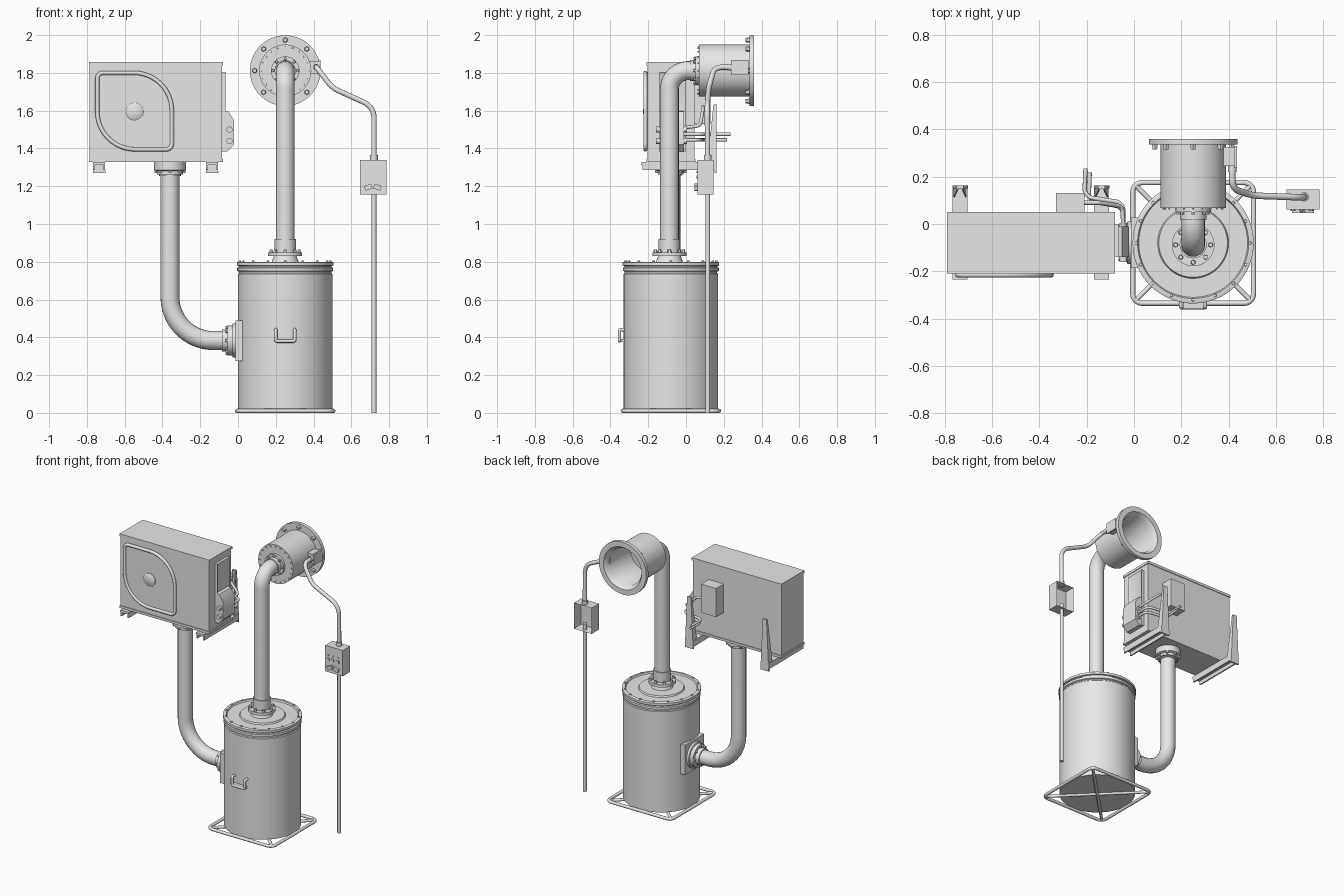
import bpy, bmesh, math
from mathutils import Vector, Matrix

if "Cube" in bpy.data.objects:
    bpy.data.objects.remove(bpy.data.objects["Cube"])

grey = bpy.data.materials.new("plain_grey")
grey.use_nodes = True
grey.diffuse_color = (0.8, 0.8, 0.8, 1)
grey.node_tree.nodes["Principled BSDF"].inputs["Base Color"].default_value = (0.8, 0.8, 0.8, 1)
parts = []
X, Y, Z = Vector((1, 0, 0)), Vector((0, 1, 0)), Vector((0, 0, 1))


def finish(name, bm):
    bmesh.ops.recalc_face_normals(bm, faces=bm.faces)
    me = bpy.data.meshes.new(name)
    bm.to_mesh(me)
    bm.free()
    ob = bpy.data.objects.new(name, me)
    me.materials.append(grey)
    bpy.context.collection.objects.link(ob)
    parts.append(ob)
    return ob


def frame(loc, axis):
    return Matrix.Translation(loc) @ axis.to_track_quat('Z', 'Y').to_matrix().to_4x4()


def box(name, lo, hi, open_dir=None, wall=0.008, depth=0.07):
    lo, hi = Vector(lo), Vector(hi)
    bm = bmesh.new()
    bmesh.ops.create_cube(bm, size=1, matrix=Matrix.Translation((lo + hi) / 2) @ Matrix.Diagonal((*(hi - lo), 1)))
    if open_dir:
        bm.normal_update()
        face = max(bm.faces, key=lambda f: f.normal.dot(open_dir))
        bmesh.ops.inset_individual(bm, faces=[face], thickness=wall)
        bmesh.ops.translate(bm, verts=face.verts, vec=-open_dir * depth)
    return finish(name, bm)


def lathe(name, loc, axis, profile, n=48):
    """Turn (radius, height) pairs about an axis."""
    bm = bmesh.new()
    verts = [bm.verts.new((r, 0, h)) for r, h in profile]
    edges = [bm.edges.new(p) for p in zip(verts, verts[1:])]
    bmesh.ops.spin(bm, geom=verts + edges, cent=(0, 0, 0), axis=(0, 0, 1), angle=math.tau, steps=n)
    bmesh.ops.remove_doubles(bm, verts=bm.verts, dist=1e-5)
    bm.transform(frame(loc, axis))
    return finish(name, bm)


def disc(name, loc, axis, r, h, n=48):
    return lathe(name, loc, axis, [(0, 0), (r, 0), (r, h), (0, h)], n)


def bolts(name, loc, axis, ring, count, r, h, sides=6, turn=0.0):
    bm = bmesh.new()
    for i in range(count):
        a = math.tau * i / count + turn
        m = frame(loc, axis) @ Matrix.Translation((ring * math.cos(a), ring * math.sin(a), h / 2))
        bmesh.ops.create_cone(bm, cap_ends=True, segments=sides, radius1=r, radius2=r * 0.8, depth=h, matrix=m)
    return finish(name, bm)


def fillet(points, radii, cyclic=False, steps=10):
    """Round the corners of a path."""
    pts = [Vector(p) for p in points]
    if not isinstance(radii, (list, tuple)):
        radii = [radii] * len(pts)
    out = []
    for i, p in enumerate(pts):
        if not cyclic and i in (0, len(pts) - 1):
            out.append(p)
            continue
        a = (pts[i - 1] - p).normalized()
        b = (pts[(i + 1) % len(pts)] - p).normalized()
        half = a.angle(b) / 2
        r = radii[i]
        c = p + (a + b).normalized() * (r / math.sin(half))
        u = p + a * (r / math.tan(half)) - c
        w = p + b * (r / math.tan(half)) - c
        sweep = u.angle(w)
        for k in range(steps + 1):
            t = k / steps
            out.append(c + (u * math.sin((1 - t) * sweep) + w * math.sin(t * sweep)) / math.sin(sweep))
    return out


def tube(name, pts, r, cyclic=False, res=4):
    cu = bpy.data.curves.new(name, 'CURVE')
    cu.dimensions = '3D'
    cu.bevel_depth, cu.bevel_resolution, cu.use_fill_caps = r, res, True
    sp = cu.splines.new('POLY')
    sp.points.add(len(pts) - 1)
    for q, p in zip(sp.points, pts):
        q.co = (*p, 1)
    sp.use_cyclic_u = cyclic
    cu.materials.append(grey)
    ob = bpy.data.objects.new(name, cu)
    bpy.context.collection.objects.link(ob)
    bpy.ops.object.select_all(action='DESELECT')
    ob.select_set(True)
    bpy.context.view_layer.objects.active = ob
    bpy.ops.object.convert(target='MESH')
    parts.append(bpy.context.view_layer.objects.active)


def prism(name, pts, vec):
    bm = bmesh.new()
    f = bm.faces.new([bm.verts.new(p) for p in pts])
    ext = bmesh.ops.extrude_face_region(bm, geom=[f], use_keep_orig=True)
    bmesh.ops.translate(bm, verts=[v for v in ext["geom"] if isinstance(v, bmesh.types.BMVert)], vec=vec)
    return finish(name, bm)


# Drum with rolled rim, lid and handle
dx, dy = 0.25, -0.08
base = Vector((dx, dy, 0))
lathe("drum", base, Z, [(0, 0.015), (0.25, 0.015), (0.25, 0.735), (0.245, 0.74), (0.245, 0.748), (0.254, 0.752),
                        (0.254, 0.768), (0.246, 0.772), (0.246, 0.778), (0.256, 0.78), (0.256, 0.797),
                        (0.25, 0.8), (0.235, 0.8), (0.23, 0.79), (0.15, 0.79), (0.145, 0.8), (0, 0.8)], 64)
bolts("lid_clips", base + Z * 0.798, Z, 0.24, 16, 0.008, 0.008)
tube("drum_handle", fillet([(0.2, -0.325, 0.44), (0.2, -0.352, 0.44), (0.2, -0.352, 0.38),
                            (0.3, -0.352, 0.38), (0.3, -0.352, 0.44), (0.3, -0.325, 0.44)], 0.008, steps=4), 0.009)
box("handle_plate", (0.2, -0.352, 0.375), (0.3, -0.325, 0.39))

# Tubular base frame
h = 0.255
square = [(dx + sx * h, dy + sy * h, 0.011) for sx, sy in ((-1, -1), (1, -1), (1, 1), (-1, 1))]
tube("base_frame", fillet(square, 0.04, True), 0.011, True)
for s in (-1, 1):
    e = h - 0.012
    tube("base_brace", [(dx - e, dy - s * e, 0.011), (dx + e, dy + s * e, 0.011)], 0.01)

# Riser pipe with its bottom flange
hz = 1.812
riser = Vector((dx, -0.088, 0))
tube("riser_pipe", fillet([riser + Z * 0.8, riser + Z * hz, (dx, 0.075, hz)], 0.1, steps=16), 0.05, res=8)
lathe("riser_flange", riser, Z, [(0, 0.79), (0.075, 0.79), (0.06, 0.83), (0.09, 0.83), (0.09, 0.85),
                                 (0.057, 0.85), (0.057, 0.92), (0.05, 0.92)])
bolts("riser_bolts", riser + Z * 0.848, Z, 0.074, 8, 0.011, 0.016)

# Open fan housing facing the back
hub = Vector((dx, 0, hz))
lathe("fan_housing", hub, Y, [(0, 0.068), (0.138, 0.068), (0.138, 0.335), (0.187, 0.335), (0.187, 0.36),
                              (0.15, 0.36), (0.13, 0.33), (0.13, 0.085), (0, 0.085)], 64)
lathe("housing_pipe_collar", hub, Y, [(0.05, 0.02), (0.056, 0.02), (0.056, 0.05), (0.075, 0.05),
                                      (0.075, 0.07), (0, 0.07)])
bolts("collar_bolts", hub + Y * 0.052, -Y, 0.065, 8, 0.009, 0.012)
bolts("housing_screws", hub + Y * 0.07, -Y, 0.125, 20, 0.005, 0.008)
bolts("rim_bolts", hub + Y * 0.336, -Y, 0.162, 8, 0.014, 0.022)

# Junction box, cable and post-mounted control box
box("junction_box", (0.375, 0.245, 1.795), (0.425, 0.325, 1.86))
box("junction_cover", (0.425, 0.238, 1.788), (0.436, 0.33, 1.867))
disc("cable_gland", (0.415, 0.25, 1.83), -Y, 0.018, 0.03, 16)
tube("cable", fillet([(0.415, 0.25, 1.83), (0.415, 0.15, 1.83), (0.5, 0.12, 1.72),
                      (0.72, 0.112, 1.62), (0.72, 0.115, 1.33)], [0, 0.05, 0.15, 0.09, 0], steps=12), 0.014)
disc("box_gland", (0.72, 0.115, 1.335), Z, 0.02, 0.03, 16)
box("control_box", (0.645, 0.062, 1.155), (0.785, 0.145, 1.34), Y)
tube("post", [(0.72, 0.115, 0), (0.72, 0.115, 1.2)], 0.013)
for x in (0.672, 0.707, 0.748):
    box("indicator", (x - 0.01, 0.055, 1.24), (x + 0.01, 0.064, 1.256))
    disc("small_knob", (x, 0.064, 1.275), -Y, 0.006, 0.008, 12)
for x, a in ((0.69, 0.35), (0.738, -0.3)):
    u, w = Vector((math.cos(a), 0, math.sin(a))) * 0.02, Vector((-math.sin(a), 0, math.cos(a))) * 0.013
    c = Vector((x, 0.064, 1.195))
    prism("rocker_switch", [c - u - w, c + u - w, c + u + w, c - u + w], -Y * 0.018)

# Air unit cabinet
box("unit_body", (-0.785, -0.205, 1.335), (-0.085, 0.045, 1.85))
box("unit_lid", (-0.79, -0.21, 1.84), (-0.08, 0.05, 1.858))
box("unit_base", (-0.79, -0.21, 1.328), (-0.08, 0.05, 1.345))

# Fan guard with two wide and two tight corners
guard = [(-0.745, -0.205, 1.395), (-0.35, -0.205, 1.395), (-0.35, -0.205, 1.8), (-0.745, -0.205, 1.8)]
outline = fillet(guard, [0.2, 0.03, 0.2, 0.03], True, 12)
prism("fan_guard", outline, -Y * 0.01)
tube("guard_rim", [p - Y * 0.01 for p in outline], 0.011, True)
lathe("fan_hub", (-0.547, -0.213, 1.595), -Y, [(0.046, 0), (0.046, 0.006), (0.038, 0.012), (0, 0.014)], 32)

# Side service panel, tapered valve cover and valves
box("side_panel", (-0.085, -0.14, 1.385), (-0.066, 0, 1.805), X, 0.014, 0.006)
cover = [(-0.08, 1.6), (-0.05, 1.595), (-0.022, 1.55), (-0.022, 1.42), (-0.055, 1.385), (-0.08, 1.385)]
prism("valve_cover", [(x, -0.14, z) for x, z in cover], Y * 0.13)
for z in (1.44, 1.5):
    disc("valve", (-0.045, -0.16, z), Y, 0.016, 0.165, 16)

# Refrigerant lines and rear box
box("rear_box", (-0.33, 0.045, 1.53), (-0.21, 0.13, 1.735))
for z, o in ((1.475, 0.0), (1.445, 0.018)):
    tube("outlet_line", fillet([(-0.045, -0.01, z), (-0.045, 0.09 - o, z), (-0.21 + o, 0.115 - o, z),
                                (-0.205 + o, 0.235 - o, z)], 0.04), 0.009)
tube("box_line", fillet([(-0.045, -0.01, 1.51), (-0.05, 0.075, 1.52), (-0.15, 0.09, 1.61),
                         (-0.22, 0.09, 1.62)], 0.03), 0.009)

# Wall brackets
for x in (-0.735, -0.137):
    box("bracket_arm", (x - 0.032, -0.235, 1.312), (x + 0.032, 0.16, 1.328))
    for s in (-1, 1):
        inner, outer = sorted((x + s * 0.022, x + s * 0.032))
        box("arm_flange", (inner, -0.23, 1.285), (outer, 0.16, 1.315))
        prism("post_flange", [(x + s * 0.03, 0.16, 1.285), (x + s * 0.03, 0.11, 1.285),
                              (x + s * 0.013, 0.145, 1.63), (x + s * 0.013, 0.16, 1.63)], -X * s * 0.006)
    prism("bracket_post", [(x - 0.033, 0.162, 1.27), (x + 0.033, 0.162, 1.27),
                           (x + 0.015, 0.162, 1.635), (x - 0.015, 0.162, 1.635)], -Y * 0.012)

# Duct from the unit down into the drum
duct = Vector((-0.36, -0.08, 0))
tube("duct", fillet([duct + Z * 1.33, duct + Z * 0.383, (0.01, -0.08, 0.383)], 0.23, steps=20), 0.05, res=8)
lathe("duct_top_collar", duct, Z, [(0, 1.335), (0.084, 1.335), (0.084, 1.285), (0.068, 1.28), (0.068, 1.262),
                                   (0.057, 1.262), (0.057, 1.255), (0.05, 1.255)])
bolts("top_collar_bolts", duct + Z * 1.284, -Z, 0.075, 8, 0.009, 0.014)
inlet = Vector((0, -0.08, 0.383))
box("inlet_plate", (-0.012, -0.187, 0.276), (0.04, 0.027, 0.49))
lathe("inlet_flange", inlet, X, [(0, 0), (0.09, -0.01), (0.09, -0.028), (0.08, -0.03), (0.08, -0.055),
                                 (0.058, -0.055), (0.058, -0.085), (0.05, -0.085)])
bolts("inlet_bolts", inlet - X * 0.054, -X, 0.069, 8, 0.009, 0.012)

# Smooth round surfaces, keep hard edges
bpy.ops.object.select_all(action='DESELECT')
for ob in parts:
    ob.select_set(True)
bpy.context.view_layer.objects.active = parts[0]
bpy.ops.object.shade_smooth_by_angle(angle=math.radians(35))
